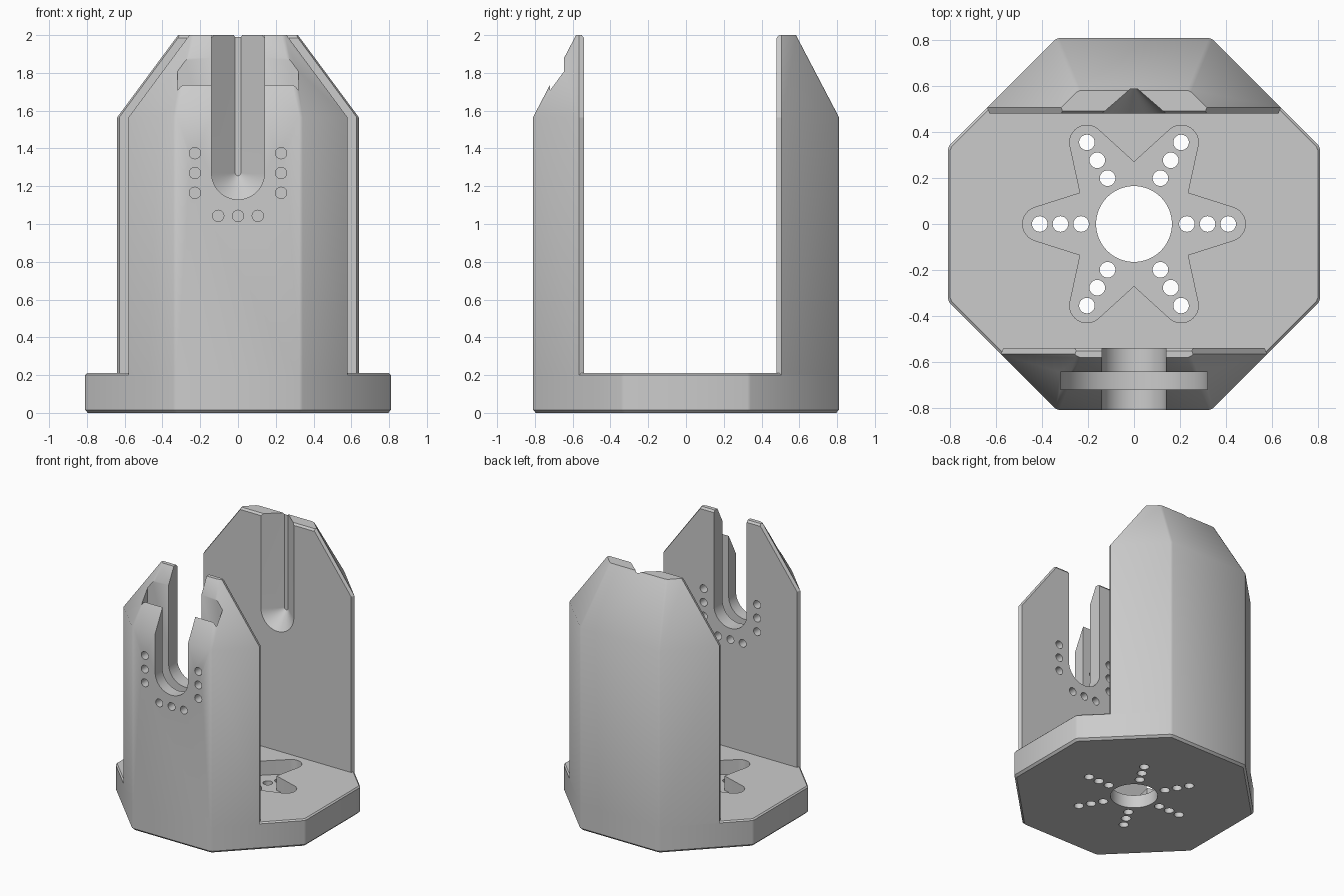
import bpy, bmesh
from math import sin, cos, tan, radians, pi, sqrt

cube = bpy.data.objects.get("Cube")
if cube:
    bpy.data.objects.remove(cube)

grey = bpy.data.materials.new("light_grey")
grey.use_nodes = True
grey.diffuse_color = (0.6, 0.6, 0.6, 1)
grey.node_tree.nodes["Principled BSDF"].inputs["Base Color"].default_value = (0.6, 0.6, 0.6, 1)

SOFT = 0.01  # chamfer on the octagon's upright corners


def loft(name, rings):
    """Solid through a stack of rings with equal point counts."""
    bm = bmesh.new()
    loops = [[bm.verts.new(p) for p in ring] for ring in rings]
    n = len(loops[0])
    for lo, hi in zip(loops, loops[1:]):
        for i in range(n):
            j = (i + 1) % n
            bm.faces.new((lo[i], lo[j], hi[j], hi[i]))
    bm.faces.new(loops[0])
    bm.faces.new(loops[-1])
    bmesh.ops.recalc_face_normals(bm, faces=bm.faces)
    mesh = bpy.data.meshes.new(name)
    bm.to_mesh(mesh)
    bm.free()
    mesh.materials.append(grey)
    obj = bpy.data.objects.new(name, mesh)
    bpy.context.collection.objects.link(obj)
    return obj


def prism_z(name, pts, z0, z1):
    return loft(name, [[(x, y, z) for x, y in pts] for z in (z0, z1)])


def prism_y(name, pts, y0, y1):
    return loft(name, [[(x, y, z) for x, z in pts] for y in (y0, y1)])


def arc(cx, cy, r, a0, a1, n):
    return [(cx + r * cos(radians(a0 + (a1 - a0) * i / n)),
             cy + r * sin(radians(a0 + (a1 - a0) * i / n))) for i in range(n + 1)]


def circle(cx, cy, r, n=24):
    return arc(cx, cy, r, 0, 360, n)[:-1]


def cut(obj, cutters):
    for cutter in cutters:
        cutter.hide_render = True
        mod = obj.modifiers.new("cut", 'BOOLEAN')
        mod.operation = 'DIFFERENCE'
        mod.solver = 'EXACT'
        mod.object = cutter
        bpy.context.view_layer.objects.active = obj
        bpy.ops.object.modifier_apply(modifier=mod.name)
        bpy.data.objects.remove(cutter)


def octagon(a, z):
    half = a * tan(pi / 8) - SOFT
    ring = []
    for k in range(8):
        c, s = cos(k * pi / 4), sin(k * pi / 4)
        ring += [(a * c - t * s, a * s + t * c, z) for t in (-half, half)]
    return ring


# Octagonal base plate with chamfered rims
base = loft("base_plate", [octagon(0.795, 0), octagon(0.81, 0.016),
                           octagon(0.81, 0.2), octagon(0.8, 0.21)])

# Six-armed star pocket, centre bore and screw holes
star = []
for k in range(6):
    a = 60 * k
    star += arc(0.41 * cos(radians(a)), 0.41 * sin(radians(a)), 0.075, a - 72, a + 72, 12)
    star.append((0.27 * cos(radians(a + 30)), 0.27 * sin(radians(a + 30))))
cutters = [prism_z("star_cutter", star, 0.1, 0.4),
           prism_z("bore_cutter", circle(0, 0, 0.165, 64), -0.2, 0.4)]
for k in range(6):
    for r in (0.23, 0.32, 0.41):
        a = radians(60 * k)
        cutters.append(prism_z("screw_cutter", circle(r * cos(a), r * sin(a), 0.034), -0.2, 0.4))
cut(base, cutters)


# Upright walls: slices of the octagon with bevelled ends and a tapered top
def wall(name, side, inner):
    def section(a, z, y0, bevel):
        half, d = a * tan(pi / 8), SOFT / sqrt(2)
        corner, b = a * sqrt(2) - y0, bevel / sqrt(2)
        right = [(corner - bevel, y0), (corner - b, y0 + b), (half + d, a - d), (half - SOFT, a)]
        pts = right + [(-x, y) for x, y in reversed(right)]
        return [(x, side * y, z) for x, y in pts]
    return loft(name, [section(0.81, 0.2, inner, 0.037), section(0.81, 1.565, inner, 0.037),
                       section(0.59, 1.985, inner, 0.037),
                       section(0.582, 2.0, inner + 0.012, 0.02)])


front = wall("front_wall", -1, 0.54)
back = wall("back_wall", 1, 0.48)

# Front wall: stepped U slot open at the top, with screw holes around it
MID = 1.27


def u_shape(r):
    return arc(0, MID, r, 180, 360, 32) + [(r, 2.2), (-r, 2.2)]


holes = [(s * 0.228, z) for s in (-1, 1) for z in (1.165, 1.27, 1.375)]
holes += [(x, 1.043) for x in (-0.105, 0, 0.105)]
cutters = [prism_y("hole_cutter", circle(x, z, 0.03), -1, -0.4) for x, z in holes]
cutters += [prism_y("flange_slot_cutter", u_shape(0.32), -0.72, -0.645),
            prism_y("neck_slot_cutter", u_shape(0.14), -1, -0.4)]
cut(front, cutters)

# Back wall: V groove with a conical lower end
R, TIP, FACE, DEEP = 0.14, 0.015, 0.48, 0.588


def groove_ring(r, y):
    return [(x, y, z) for x, z in u_shape(r)]


cut(back, [loft("groove_cutter", [groove_ring(R, FACE - 0.1), groove_ring(R, FACE),
                                  groove_ring(TIP, DEEP)])])

# Smooth shading across shallow edges only
bpy.ops.object.select_all(action='DESELECT')
for obj in (base, front, back):
    obj.select_set(True)
bpy.context.view_layer.objects.active = base
bpy.ops.object.shade_smooth_by_angle(angle=radians(30))
